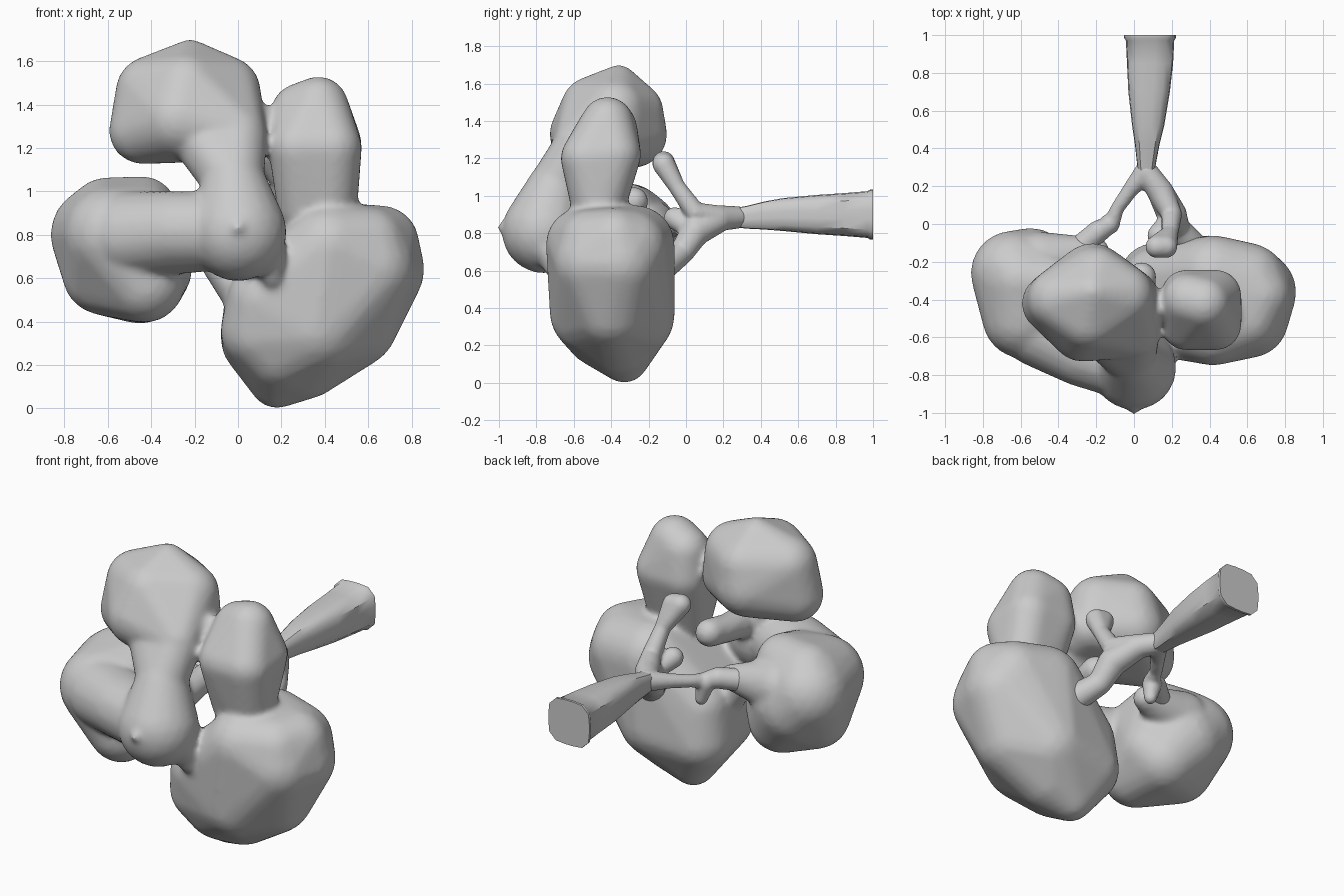
import bpy, bmesh, math


def hull(bm, balls):
    """Convex skin around a few balls (x, y, z, radius)."""
    part = bmesh.new()
    for x, y, z, r in balls:
        tmp = bmesh.ops.create_icosphere(part, subdivisions=3, radius=r)
        bmesh.ops.translate(part, verts=tmp["verts"], vec=(x, y, z))
    pts = [v.co.copy() for v in part.verts]
    part.clear()
    for p in pts:
        part.verts.new(p)
    bmesh.ops.convex_hull(part, input=part.verts[:])
    loose = [v for v in part.verts if not v.link_faces]
    bmesh.ops.delete(part, geom=loose, context='VERTS')
    me = bpy.data.meshes.new("tmp")
    part.to_mesh(me)
    part.free()
    bm.from_mesh(me)
    bpy.data.meshes.remove(me)


def chain(bm, balls):
    for a, b in zip(balls, balls[1:]):
        hull(bm, [a, b])


def finish(name, bm, voxel=None, smooth=0):
    me = bpy.data.meshes.new(name)
    bm.to_mesh(me)
    bm.free()
    ob = bpy.data.objects.new(name, me)
    bpy.context.collection.objects.link(ob)
    if voxel:
        m = ob.modifiers.new("merge", 'REMESH')
        m.mode = 'VOXEL'
        m.voxel_size = voxel
        m.use_smooth_shade = True
        s = ob.modifiers.new("soften", 'SMOOTH')
        s.factor = 0.5
        s.iterations = smooth
    return ob


bm = bmesh.new()
# upper left lobe
hull(bm, [(-.22, -.36, 1.6, .1), (-.4, -.4, 1.46, .165), (-.06, -.38, 1.46, .165),
          (-.2, -.28, 1.45, .16), (-.24, -.5, 1.47, .17),
          (-.44, -.42, 1.28, .155), (-.22, -.28, 1.33, .18), (-.27, -.55, 1.33, .18),
          (0, -.38, 1.29, .13), (0, -.58, 1.27, .13)])
# arm curving down into the front lip
hull(bm, [(0, -.58, 1.25, .135), (-.17, -.57, 1.25, .14), (-.02, -.7, 1.05, .14)])
chain(bm, [(-.02, -.7, 1.05, .145), (0, -.76, .81, .225)])
chain(bm, [(0, -.9, .83, .08), (0, -.98, .83, .03)])
# bridge from the lip to the left lobe
hull(bm, [(-.02, -.76, .82, .18), (-.28, -.68, .82, .18), (-.5, -.56, .8, .2)])
# left lobe
hull(bm, [(-.64, -.26, .8, .225), (-.58, -.49, .8, .225), (-.6, -.3, .87, .195),
          (-.44, -.32, .91, .16), (-.45, -.28, .58, .19), (-.43, -.5, .58, .185),
          (-.38, -.32, .64, .17), (-.62, -.36, .62, .19), (-.55, -.25, .72, .23),
          (-.42, -.48, .86, .16)])
hull(bm, [(-.5, -.2, .82, .16), (-.2, -.14, .82, .07)])
# lower right lobe
hull(bm, [(.18, -.33, .13, .13), (.11, -.29, .32, .19), (.11, -.48, .36, .19),
          (.12, -.3, .5, .18), (.13, -.52, .5, .18), (.64, -.36, .64, .22),
          (.61, -.5, .64, .21), (.6, -.31, .72, .21), (.66, -.38, .76, .175),
          (.6, -.5, .75, .18), (.42, -.27, .74, .21), (.42, -.55, .74, .2),
          (.38, -.28, .36, .22), (.36, -.5, .38, .23), (.52, -.4, .4, .22),
          (.3, -.36, .25, .21), (.2, -.45, .28, .2)])
# upper right lobe
hull(bm, [(.29, -.4, 1.36, .14), (.37, -.42, 1.39, .14), (.43, -.38, 1.22, .14),
          (.43, -.53, 1.2, .14), (.28, -.38, 1.22, .14), (.28, -.53, 1.2, .14),
          (.31, -.47, .93, .13), (.41, -.47, .93, .14)])
# seam where the two upper lobes touch
hull(bm, [(.12, -.45, 1.34, .06), (.12, -.5, 1.22, .06)])
# drips under the lip and small inner lumps
chain(bm, [(.14, -.74, .72, .08), (.16, -.7, .6, .05)])
chain(bm, [(-.1, -.42, .68, .08), (.05, -.42, .48, .1)])
chain(bm, [(.02, -.68, .92, .1), (.02, -.42, .95, .08), (.04, -.28, .97, .08)])
finish("lobes", bm, .016, 10)

# forked branches behind the lobes
bm = bmesh.new()
fork = (.065, .28, .885, .06)
chain(bm, [fork, (-.02, .18, .87, .042), (-.09, .08, .85, .036), (-.12, 0, .83, .045),
           (-.19, -.04, .85, .06), (-.28, -.12, .83, .065)])
chain(bm, [(-.13, 0, .82, .055), (-.11, .01, .72, .035)])
chain(bm, [fork, (.14, .17, .88, .07), (.2, .05, .91, .055), (.19, -.05, 1.05, .045)])
hull(bm, [(.19, -.05, 1.05, .045), (.17, -.12, 1.17, .06), (.12, -.12, 1.18, .06)])
chain(bm, [(.14, .17, .87, .07), (.2, .05, .81, .08), (.23, -.02, .7, .065),
           (.32, -.13, .62, .08)])
chain(bm, [(.2, .04, .81, .05), (.13, -.06, .88, .06)])
finish("branches", bm, .011, 5)

# flared stem with a flat cut end: y, centre x, centre z, half width, half height
rings = [(.22, .065, .885, .035, .045), (.32, .066, .885, .05, .06),
         (.42, .07, .895, .065, .075), (.52, .075, .9, .085, .088),
         (.7, .08, .9, .11, .105), (.85, .085, .9, .122, .115),
         (.97, .085, .9, .128, .125), (.985, .085, .9, .137, .134),
         (1, .085, .9, .137, .134)]
bm = bmesh.new()
loops = []
n = 16
for y, cx, cz, hx, hz in rings:
    loop = []
    for i in range(n):
        a = 2 * math.pi * (i + .5) / n
        c, s = math.cos(a), math.sin(a)
        k = (abs(c) ** 4 + abs(s) ** 4) ** -.25
        loop.append(bm.verts.new((cx + hx * c * k, y, cz + hz * s * k)))
    loops.append(loop)
for p, q in zip(loops, loops[1:]):
    for i in range(n):
        bm.faces.new((p[i], p[(i + 1) % n], q[(i + 1) % n], q[i]))
bm.faces.new(loops[0])
bm.faces.new(loops[-1])
bmesh.ops.recalc_face_normals(bm, faces=bm.faces[:])
stem = finish("stem", bm)
bpy.context.view_layer.objects.active = stem
stem.select_set(True)
bpy.ops.object.shade_smooth_by_angle(angle=math.radians(40))
